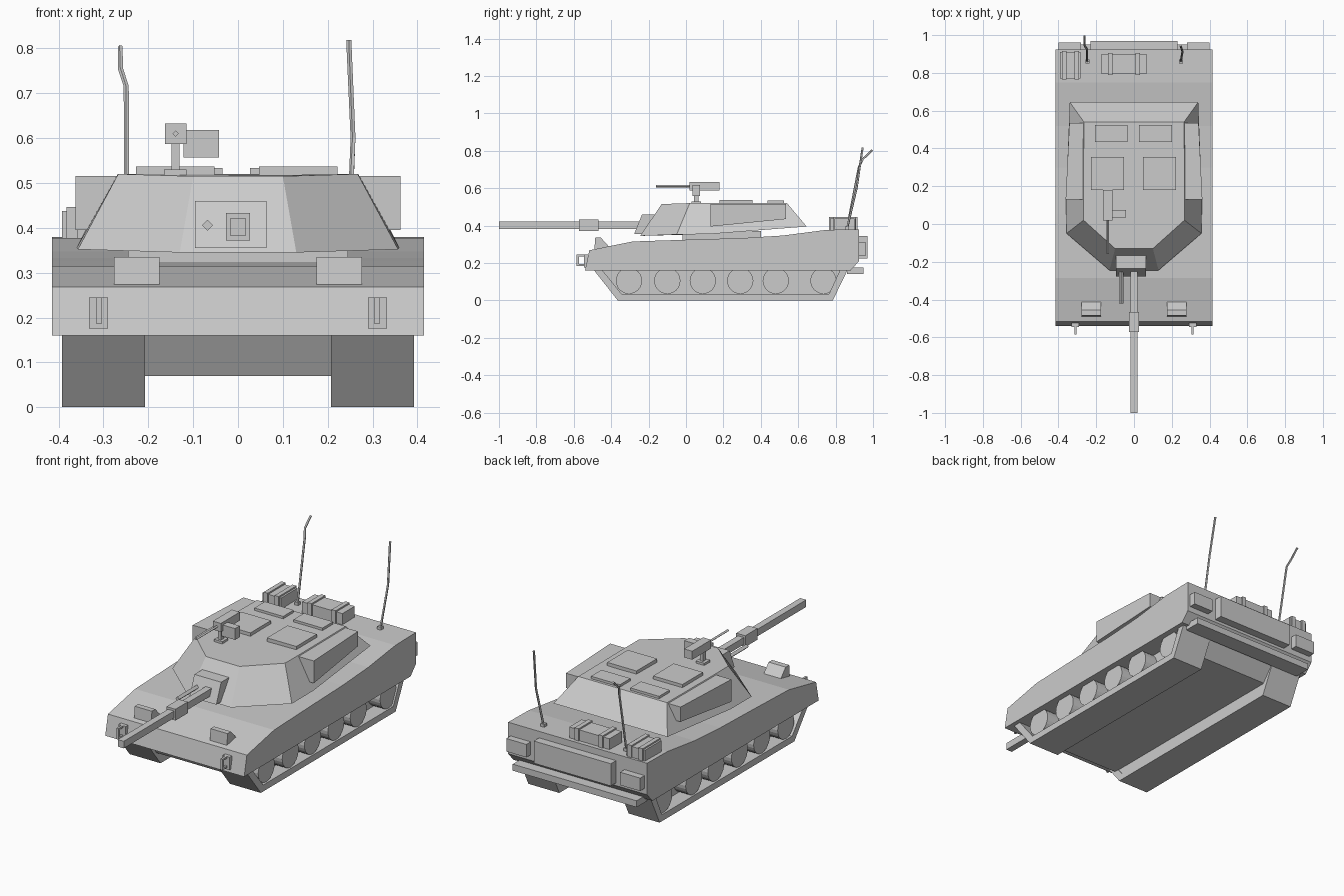
import bpy, bmesh, math
from mathutils import Vector

if "Cube" in bpy.data.objects:
    bpy.data.objects.remove(bpy.data.objects["Cube"])

grey = bpy.data.materials.new("armour_grey")
grey.diffuse_color = (0.6, 0.6, 0.6, 1)
grey.use_nodes = True
grey.node_tree.nodes["Principled BSDF"].inputs["Base Color"].default_value = grey.diffuse_color


def finish(name, bm, mirror=False):
    bmesh.ops.recalc_face_normals(bm, faces=bm.faces)
    me = bpy.data.meshes.new(name)
    bm.to_mesh(me)
    bm.free()
    me.materials.append(grey)
    ob = bpy.data.objects.new(name, me)
    bpy.context.collection.objects.link(ob)
    if mirror:
        ob.modifiers.new("mirror", 'MIRROR').use_axis = (True, False, False)
    return ob


def loft(name, a, b, mirror=False):
    """Solid between two matching outlines of 3D points."""
    bm = bmesh.new()
    va, vb = [bm.verts.new(p) for p in a], [bm.verts.new(p) for p in b]
    bm.faces.new(va)
    bm.faces.new(vb)
    n = len(a)
    for i in range(n):
        j = (i + 1) % n
        bm.faces.new((va[i], va[j], vb[j], vb[i]))
    return finish(name, bm, mirror)


def prism(name, yz, x0, x1, mirror=False):
    """Side profile extruded across x."""
    return loft(name, [(x0, y, z) for y, z in yz], [(x1, y, z) for y, z in yz], mirror)


def box(name, x0, x1, y0, y1, z0, z1, mirror=False):
    return prism(name, [(y0, z0), (y1, z0), (y1, z1), (y0, z1)], x0, x1, mirror)


def rod(name, path, r, sides=4):
    """Tube of few sides along a path."""
    bm = bmesh.new()
    rings = []
    for i, p in enumerate(path):
        d = Vector(path[min(i + 1, len(path) - 1)]) - Vector(path[max(i - 1, 0)])
        q = d.to_track_quat('Z', 'Y')
        rings.append([bm.verts.new(Vector(p) + q @ Vector((
            r * math.cos(math.tau * k / sides), r * math.sin(math.tau * k / sides), 0)))
            for k in range(sides)])
    for a, b in zip(rings, rings[1:]):
        for k in range(sides):
            j = (k + 1) % sides
            bm.faces.new((a[k], a[j], b[j], b[k]))
    bm.faces.new(rings[0])
    bm.faces.new(rings[-1])
    return finish(name, bm)


# Hull and belly
prism("hull", [(-0.54, .16), (-0.517, .268), (-0.285, .315), (0.05, .326), (0.30, .333), (0.52, .347),
               (0.75, .377), (0.925, .38), (0.925, .21), (0.88, .16)], -0.415, 0.415)
prism("belly", [(-0.46, .17), (-0.40, .07), (0.79, .07), (0.87, .17)], -0.21, 0.21)

# Running gear: open track band, inner wall, wheels
prism("track", [(-0.495, .165), (-0.365, 0), (0.785, 0), (0.865, .165),
                (0.825, .165), (0.765, .035), (-0.345, .035), (-0.45, .165)], 0.207, 0.392, True)
prism("track_wall", [(-0.46, .163), (-0.355, .02), (0.775, .02), (0.835, .163)], 0.21, 0.31, True)
for i, y in enumerate((-0.305, -0.10, 0.09, 0.29, 0.48, 0.735)):
    ring = [(y + .07 * math.cos(math.tau * k / 24), .105 + .07 * math.sin(math.tau * k / 24))
            for k in range(24)]
    prism(f"road_wheel_{i + 1}", ring, 0.30, 0.383, True)

# Front lights and tow hooks
prism("front_light", [(-0.49, .27), (-0.485, .335), (-0.455, .335), (-0.405, .28)], 0.175, 0.277, True)
box("hook_plate", 0.29, 0.332, -0.545, -0.525, .175, .245, True)
for n, y0, y1, z0, z1 in (("top", -.58, -.53, .235, .245), ("bottom", -.58, -.53, .185, .195),
                          ("bar", -.585, -.572, .185, .245)):
    box("hook_" + n, 0.304, 0.316, y0, y1, z0, z1, True)

# Rear panel, lights and bumper
box("rear_panel", -0.23, 0.23, 0.92, 0.97, .225, .345)
box("rear_light", 0.28, 0.40, 0.92, 0.962, .24, .31, True)
box("rear_bumper", -0.37, 0.37, 0.86, 0.95, .14, .175)

# Stowage on the rear deck with straps
for n, x0, x1, y0, y1 in (("small", -.392, -.282, .77, .91), ("large", -.173, .067, .795, .9)):
    box(f"stowage_{n}", x0, x1, y0, y1, .37, .438)
    for k, t in enumerate((0.2, 0.8)):
        c = x0 + (x1 - x0) * t
        box(f"strap_{n}_{k + 1}", c - .012, c + .012, y0 - .006, y1 + .006, .37, .446)


# Turret: lower outline to roof outline
def both_sides(half):
    return half + [(-x, y, z) for x, y, z in reversed(half)]


loft("turret", both_sides([(.13, -.245, .345), (.357, -.05, .352), (.36, .13, .355), (.34, .645, .395)]),
     both_sides([(.1, -.13, .515), (.267, .02, .52), (.268, .13, .52), (.265, .54, .52)]))
box("turret_ring", -0.245, 0.245, -0.02, 0.40, .30, .37)
loft("side_bin", [(.25, .13, .515), (.362, .13, .515), (.362, .13, .395), (.25, .13, .395)],
     [(.25, .535, .515), (.342, .535, .515), (.342, .535, .435), (.25, .535, .435)], True)

# Roof hatches
for n, x0, x1, y0, y1, z in (("front_left", -.227, -.052, .18, .355, .537),
                             ("front_right", .047, .222, .18, .355, .537),
                             ("rear_left", -.207, -.035, .435, .525, .533),
                             ("rear_right", .027, .2, .435, .525, .533)):
    box("hatch_" + n, x0, x1, y0, y1, .51, z)

# Main gun
prism("mantlet", [(-0.277, .355), (-0.235, .46), (-0.16, .46), (-0.16, .355)], -0.096, 0.064)
box("gun_barrel", -0.018, 0.018, -1.0, -0.2, .383, .421)
box("barrel_sleeve", -0.027, 0.027, -0.572, -0.467, .372, .433)
rod("coaxial_gun", [(-.068, -.42, .406), (-.068, -.22, .406)], .012)

# Roof machine gun
box("mount_base", -0.165, -0.115, 0.03, 0.08, .515, .53)
box("mount_post", -0.148, -0.13, 0.042, 0.066, .525, .59)
box("gun_body", -0.163, -0.115, 0.018, 0.18, .587, .633)
box("ammo_box", -0.122, -0.042, 0.035, 0.075, .557, .618)
rod("machine_gun_barrel", [(-.139, -.16, .61), (-.139, .03, .61)], .007)

# Aerials
for n, path in (("left", [(-.247, .86, .38), (-.249, .925, .715), (-.262, .945, .755), (-.262, .996, .803)]),
                ("right", [(.248, .86, .38), (.257, .912, .6), (.247, .945, .818)])):
    rod("aerial_" + n, path, .006, 5)
    x, y, z = path[0]
    box("aerial_foot_" + n, x - .011, x + .011, y - .011, y + .011, .37, .395)
